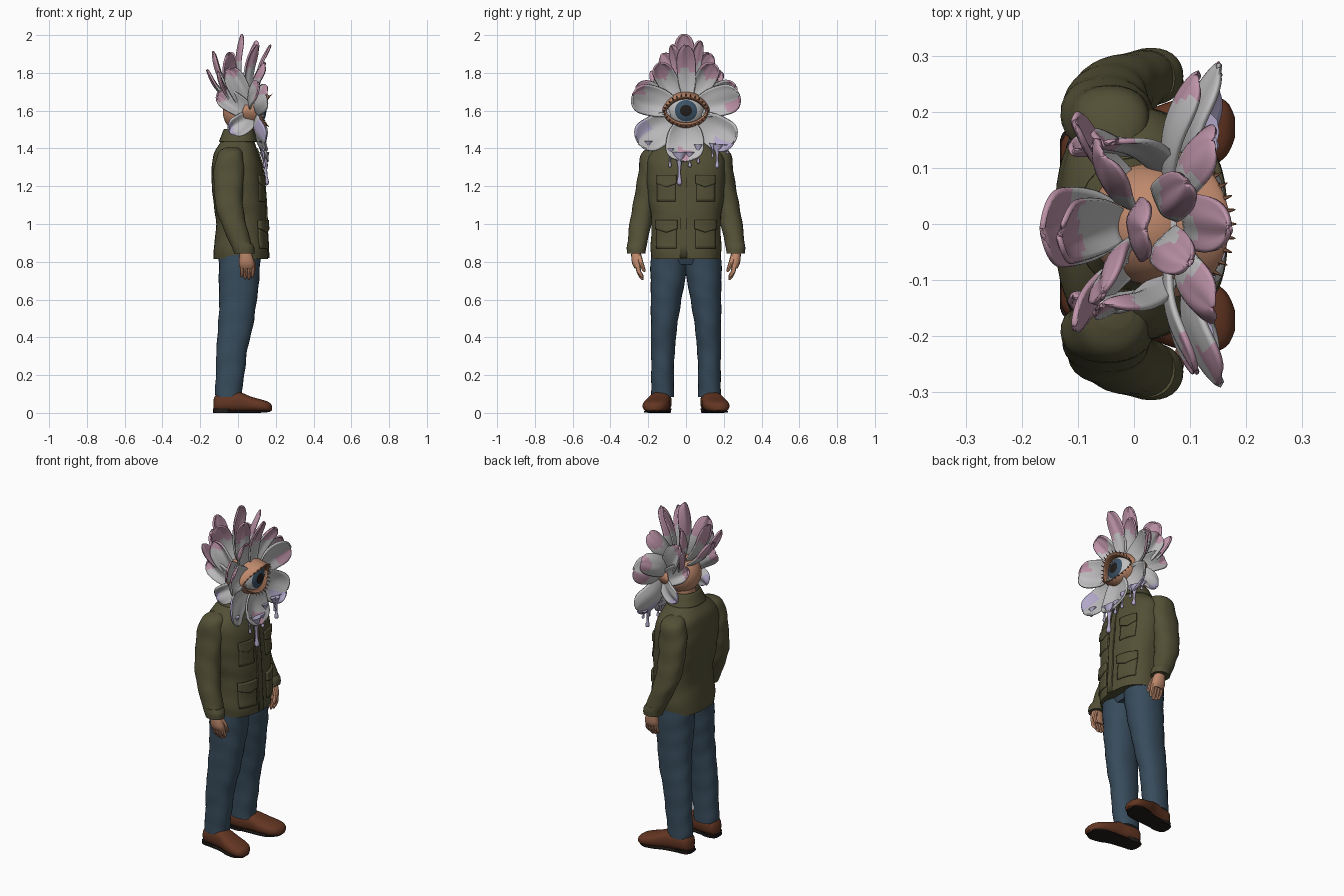
import bpy, bmesh, math
from math import sin, cos, pi
from mathutils import Vector
from mathutils.bvhtree import BVHTree

if bpy.data.objects.get("Cube"):
    bpy.data.objects.remove(bpy.data.objects["Cube"])

def material(name, r, g, b):
    m = bpy.data.materials.new(name)
    m.use_nodes = True
    m.diffuse_color = (r, g, b, 1)
    m.node_tree.nodes["Principled BSDF"].inputs["Base Color"].default_value = (r, g, b, 1)
    return m

OLIVE = material("olive_cloth", .087, .08, .037)
DENIM = material("denim_blue", .039, .072, .107)
LEATHER = material("brown_leather", .125, .036, .016)
DARK = material("near_black", .016, .012, .01)
SKIN = material("skin", .52, .25, .15)
LASH = material("lash_brown", .25, .11, .06)
WHITE = material("petal_white", .52, .51, .52)
PINK = material("petal_pink", .52, .30, .40)
LILAC = material("petal_lilac", .44, .39, .58)
IRIS = material("iris_blue", .043, .085, .135)
made = []

def finish(name, bm, mats, thick=0):
    bmesh.ops.recalc_face_normals(bm, faces=bm.faces)
    me = bpy.data.meshes.new(name)
    bm.to_mesh(me)
    bm.free()
    ob = bpy.data.objects.new(name, me)
    bpy.context.collection.objects.link(ob)
    for m in mats:
        me.materials.append(m)
    if thick:
        mod = ob.modifiers.new("thickness", "SOLIDIFY")
        mod.thickness, mod.offset = thick, 0
    made.append(ob)

def grid(bm, fn, nu, nv, closed=False, caps=False, rule=None):
    """Surface from fn(u, v), both 0..1; rule(u, v) picks the material slot."""
    cols = nu if closed else nu + 1
    rows = [[bm.verts.new(fn(i / nu, j / nv)) for i in range(cols)] for j in range(nv + 1)]
    for j in range(nv):
        for i in range(nu):
            k = (i + 1) % cols
            f = bm.faces.new((rows[j][i], rows[j][k], rows[j + 1][k], rows[j + 1][i]))
            if rule:
                f.material_index = rule((i + .5) / nu, (j + .5) / nv)
    if caps:
        bm.faces.new(rows[0])
        bm.faces.new(rows[-1])

def spline(pts, t):
    t *= len(pts) - 1
    i = min(int(t), len(pts) - 2)
    t -= i
    a, b, c, d = (pts[max(0, min(k, len(pts) - 1))] for k in (i - 1, i, i + 1, i + 2))
    return [q + .5 * t * (r - p + t * (2*p - 5*q + 4*r - s + t * (3*q - 3*r + s - p)))
            for p, q, r, s in zip(a, b, c, d)]

def loft(bm, sections, axis="z", n=28, power=2.2, ripple=0, caps=True, steps=5):
    """Sections are (a, b, along, radius_a, radius_b) on the given axis."""
    def fn(u, v):
        a, b, h, ra, rb = spline(sections, v)
        t = 2 * pi * u
        k = 1 + ripple * (sin(55 * h + 3 * sin(t)) + .6 * sin(31 * h - 2 * t))
        c, s = (math.copysign(abs(w) ** (2 / power), w) for w in (cos(t), sin(t)))
        a, b = a + ra * c * k, b + rb * s * k
        return (a, b, h) if axis == "z" else (h, a, b)
    grid(bm, fn, n, steps * (len(sections) - 1), True, caps)

def part(name, sections, mat, thick=0, **kw):
    bm = bmesh.new()
    loft(bm, sections, **kw)
    finish(name, bm, [mat], thick)

# Jacket body
torso = bmesh.new()
loft(torso, [(.015, 0, .815, .143, .183), (.015, 0, .87, .143, .188), (.017, 0, 1, .133, .182),
             (.01, 0, 1.1, .138, .195), (0, 0, 1.2, .139, .205), (-.005, 0, 1.3, .134, .21),
             (-.01, 0, 1.37, .119, .19), (-.006, 0, 1.42, .095, .135), (0, 0, 1.46, .072, .085)],
     n=48, power=2.5, ripple=.007)
surface = BVHTree.FromBMesh(torso)
finish("jacket_body", torso, [OLIVE])
part("collar", [(0, 0, 1.40, .095, .12), (.002, 0, 1.45, .078, .086), (.004, 0, 1.493, .07, .077),
                (.004, 0, 1.497, .077, .083), (.002, 0, 1.465, .088, .098), (0, 0, 1.435, .098, .115)],
     OLIVE, thick=.007, caps=False)

def patch(name, y0, y1, z0, z1, point=0, lift=.003, thick=.009):
    """Cloth panel laid on the jacket front, with an optional pointed lower edge."""
    def fn(u, v):
        y = y0 + (y1 - y0) * u
        z = z0 + (z1 - z0) * v - point * (1 - abs(2 * u - 1)) * (1 - v)
        hit = surface.ray_cast(Vector((1, y, z)), Vector((-1, 0, 0)))[0]
        return ((hit.x if hit else .05) + lift, y, z)
    bm = bmesh.new()
    grid(bm, fn, 10, 8)
    finish(name, bm, [OLIVE], thick)

patch("front_placket", -.032, .006, .82, 1.40)
for side, s in (("left", 1), ("right", -1)):
    patch(side + "_chest_pocket", s * .055, s * .15, 1.12, 1.25, 0, .001)
    patch(side + "_chest_flap", s * .05, s * .155, 1.215, 1.26, .02, .007)
    patch(side + "_hip_pocket", s * .05, s * .155, .87, 1.0, 0, .003)
    patch(side + "_hip_flap", s * .045, s * .16, .975, 1.02, .02, .01, .014)

    # Sleeves and cuffs
    part(side + "_sleeve", [(-.035, s * .15, 1.405, .03, .035), (-.04, s * .175, 1.375, .066, .06),
         (-.048, s * .192, 1.28, .08, .06), (-.05, s * .21, 1.16, .076, .06),
         (-.04, s * .23, 1.06, .07, .06), (-.005, s * .25, .95, .062, .055),
         (.028, s * .262, .86, .053, .048), (.031, s * .263, .845, .05, .046)], OLIVE, ripple=.025)
    part(side + "_cuff", [(.018, s * .26, .9, .055, .05), (.03, s * .263, .875, .056, .051),
         (.034, s * .263, .845, .054, .049)], OLIVE)

    # Hands: palm, four fingers and a thumb
    bm = bmesh.new()
    loft(bm, [(.036, s * .264, .87, .026, .024), (.042, s * .263, .83, .035, .027),
              (.046, s * .258, .79, .041, .027), (.048, s * .252, .765, .036, .02)], n=16)
    for i in range(4):
        x, drop = .02 + .019 * i, (.01, 0, -.002, .008)[i]
        loft(bm, [(x, s * .257, .79, .010, .012), (x + .002, s * .25, .75, .0105, .013),
                  (x, s * .237, .72 + drop, .009, .011), (x - .001, s * .23, .706 + drop, .003, .004)], n=8)
    loft(bm, [(.06, s * .25, .835, .014, .014), (.08, s * .238, .795, .013, .013),
              (.085, s * .225, .76, .010, .010), (.085, s * .22, .745, .003, .003)], n=8)
    finish(side + "_hand", bm, [SKIN])

    # Trouser legs
    part(side + "_trouser_leg", [(-.05, s * .124, .085, .07, .06), (-.05, s * .124, .12, .072, .06),
         (-.04, s * .124, .22, .076, .06), (-.033, s * .122, .33, .082, .063),
         (-.013, s * .116, .46, .092, .07), (0, s * .105, .6, .1, .081),
         (.006, s * .094, .73, .108, .094), (.01, s * .09, .86, .112, .096)], DENIM, ripple=.016)

    # Shoes with soles and heels
    part(side + "_shoe", [(s * .125, .045, -.13, .02, .025), (s * .126, .054, -.11, .046, .047),
         (s * .13, .058, -.05, .054, .053), (s * .14, .057, .01, .058, .052),
         (s * .153, .045, .07, .067, .041), (s * .164, .036, .13, .066, .033),
         (s * .17, .031, .165, .048, .025), (s * .172, .026, .18, .018, .012)],
         LEATHER, axis="x", power=2.5)
    part(side + "_sole", [(s * .125, .006, -.132, .025, .006), (s * .126, .006, -.11, .046, .006),
         (s * .14, .006, .01, .052, .006), (s * .153, .006, .07, .062, .006),
         (s * .163, .007, .13, .06, .006), (s * .17, .01, .17, .03, .005)],
         DARK, axis="x", power=4)
    part(side + "_heel", [(-.08, s * .127, 0, .05, .046), (-.08, s * .127, .022, .052, .05)],
         DARK, power=3, steps=1)
part("trouser_hips", [(.008, 0, .785, .09, .13), (.01, 0, .86, .118, .18)], DENIM, steps=2)

# Neck and head
part("neck", [(.005, 0, 1.4, .06, .065), (.015, 0, 1.55, .06, .065)], SKIN)
def ball(name, x, z, rx, ry, rz, mats, rule=None):
    bm = bmesh.new()
    def fn(u, v):
        a, t = pi * (.004 + .992 * v), 2 * pi * u
        return (x + rx * cos(a), ry * sin(a) * cos(t), z + rz * sin(a) * sin(t))
    grid(bm, fn, 36, 40, True, True, rule)
    bm.faces.ensure_lookup_table()
    if rule:
        bm.faces[-2].material_index = 2
    finish(name, bm, mats)
ball("head", .028, 1.592, .108, .108, .11, [SKIN])
ball("eyeball", .07, 1.6, .08, .1, .095, [WHITE, IRIS, DARK],
     lambda u, v: 2 if v < .1 else 1 if v < .2 else 0)

# Eyelids: almond ring around the eye, with a heavier upper lid
LID = [(.90, .122), (.97, .146), (1.08, .15), (1.22, .125), (1.4, .06)]
def lid_point(u, v):
    t = 2 * pi * u
    scale, x = spline(LID, v)
    top = max(0, sin(t))
    return Vector((x - .038 * cos(t) ** 2 + .016 * top, .11 * cos(t) * (.4 + .6 * scale),
                   1.597 + (.068 + .006 * top) * sin(t) * abs(sin(t)) ** .3 * scale))
bm = bmesh.new()
grid(bm, lid_point, 48, 12, True, rule=lambda u, v: 1 if v < .33 else 0)
finish("eyelids", bm, [SKIN, LASH], .006)

# Eyelashes
bm = bmesh.new()
for i in range(30):
    p = lid_point((i + .5) / 30, .3)
    dy, dz = p.y * .14, (p.z - 1.597) * .3
    loft(bm, [(p.y, p.z, p.x - .008, .006, .006), (p.y + dy * .4, p.z + dz * .4, p.x + .007, .004, .004),
              (p.y + dy, p.z + dz, p.x + .018, .001, .001)], axis="x", n=6, steps=2)
finish("eyelashes", bm, [LASH])

# Petals: cupped, ruffled sheets whose tips change colour
def petal(name, base, tip, width, bend=.02, tint=.75, span=(-1, 1), colour=1, facing=(1, 0, 0)):
    base, tip, facing = Vector(base), Vector(tip), Vector(facing)
    d = tip - base
    along = d.normalized()
    normal = (facing - along * along.dot(facing)).normalized()
    across = along.cross(normal)
    phase = 40 * (tip.y + tip.z)
    def fn(u, v):
        u, v = 2 * u - 1, sin(pi / 2 * v)
        w = max(.003, 1 - (abs(v - .64) / (.36 if v > .64 else .7)) ** 2.4) ** .5
        lift = .25 * width * u * u * w - bend * sin(pi * v) + bend * v * v
        ruffle = w * v * (.009 * sin(3 * u + phase) + .003 * sin(6 * u - phase))
        return base + d * (v + .03 * v * w * sin(4 * u + phase)) + across * (u * width * w) + normal * (lift + ruffle)
    def rule(u, v):
        v = sin(pi / 2 * v) + .06 * sin(6 * u + phase)
        return colour if v > tint and span[0] < 2 * u - 1 < span[1] else 0
    bm = bmesh.new()
    grid(bm, fn, 16, 16, rule=rule)
    finish(name, bm, [WHITE, PINK, LILAC], .01)

petal("lower_petal", (.11, 0, 1.54), (.135, -.01, 1.33), .1, tint=.65, span=(-.4, .4))
petal("top_front_petal", (.09, .01, 1.67), (.15, -.005, 1.95), .05, tint=.5)
petal("back_petal", (-.03, 0, 1.65), (-.178, -.01, 1.8), .07, tint=.6)
petal("back_upper_petal", (-.02, 0, 1.67), (-.15, -.02, 1.9), .055, tint=.55)
petal("crown_petal", (.02, -.01, 1.68), (.0, -.01, 2.0), .055, tint=.5)
for side, s in (("left", 1), ("right", -1)):
    petal(side + "_lower_side_petal", (.10, s * .06, 1.55), (.12, s * .255, 1.43), .088, .025, .6, (.2, 1), 2)
    petal(side + "_upper_side_petal", (.10, s * .06, 1.62), (.125, s * .285, 1.68), .08, .025, .7, (.2, 1))
    petal(side + "_second_side_petal", (.06, s * .06, 1.63), (.09, s * .265, 1.73), .06, .02, .82)
    petal(side + "_upper_petal", (.08, s * .04, 1.66), (.12, s * .15, 1.85), .055, .02, .65)
    petal(side + "_crown_petal", (.05, s * .03, 1.67), (.08, s * .06, 1.96 + s * .01), .04, .02, .55,
          facing=(.8, s * .6, 0))
    petal(side + "_back_crown_petal", (0, s * .04, 1.67), (-.07, s * .11, 1.9), .058, .02, .6,
          facing=(.8, s * .6, 0))
    petal(side + "_back_side_petal", (0, s * .07, 1.62), (-.12, s * .18, 1.8), .035, .015, .5)
    # Broad petals wrapping the sides of the head
    for name, base, tip, width, colour in (
            ("temple", (.05, .09, 1.62), (-.05, .155, 1.82), .055, 1),
            ("cheek", (.07, .1, 1.58), (-.105, .14, 1.69), .055, 1),
            ("jaw", (.08, .09, 1.57), (-.04, .15, 1.49), .055, 2)):
        petal(f"{side}_{name}_petal", (base[0], s * base[1], base[2]), (tip[0], s * tip[1], tip[2]),
              width, -.012, .84, colour=colour, facing=(.2, s, 0))

# Melting drips hanging from the lower petals
bm = bmesh.new()
for x, y, top, low, r in ((.14, -.035, 1.38, 1.205, .013), (.13, -.085, 1.4, 1.3, .008),
                          (.13, .065, 1.42, 1.32, .008), (.13, .165, 1.42, 1.295, .011),
                          (.12, .22, 1.42, 1.37, .008), (.125, -.2, 1.44, 1.385, .009),
                          (.14, .02, 1.38, 1.30, .009), (.135, .14, 1.43, 1.35, .007)):
    h = top - low
    loft(bm, [(x, y, top, r * 2, r * 3), (x + .005, y, top - h * .3, r * .9, r),
              (x + .008, y, top - h * .65, r * .55, r * .55), (x + .01, y, low + r * 1.6, r, r),
              (x + .01, y, low + r * .5, r * .9, r * .9), (x + .01, y, low, r * .2, r * .2)], n=10, steps=3)
finish("drips", bm, [LILAC])

# Smooth shading with crisp creases
bpy.ops.object.select_all(action="DESELECT")
for ob in made:
    ob.select_set(True)
bpy.context.view_layer.objects.active = made[0]
bpy.ops.object.shade_smooth_by_angle(angle=math.radians(40))
